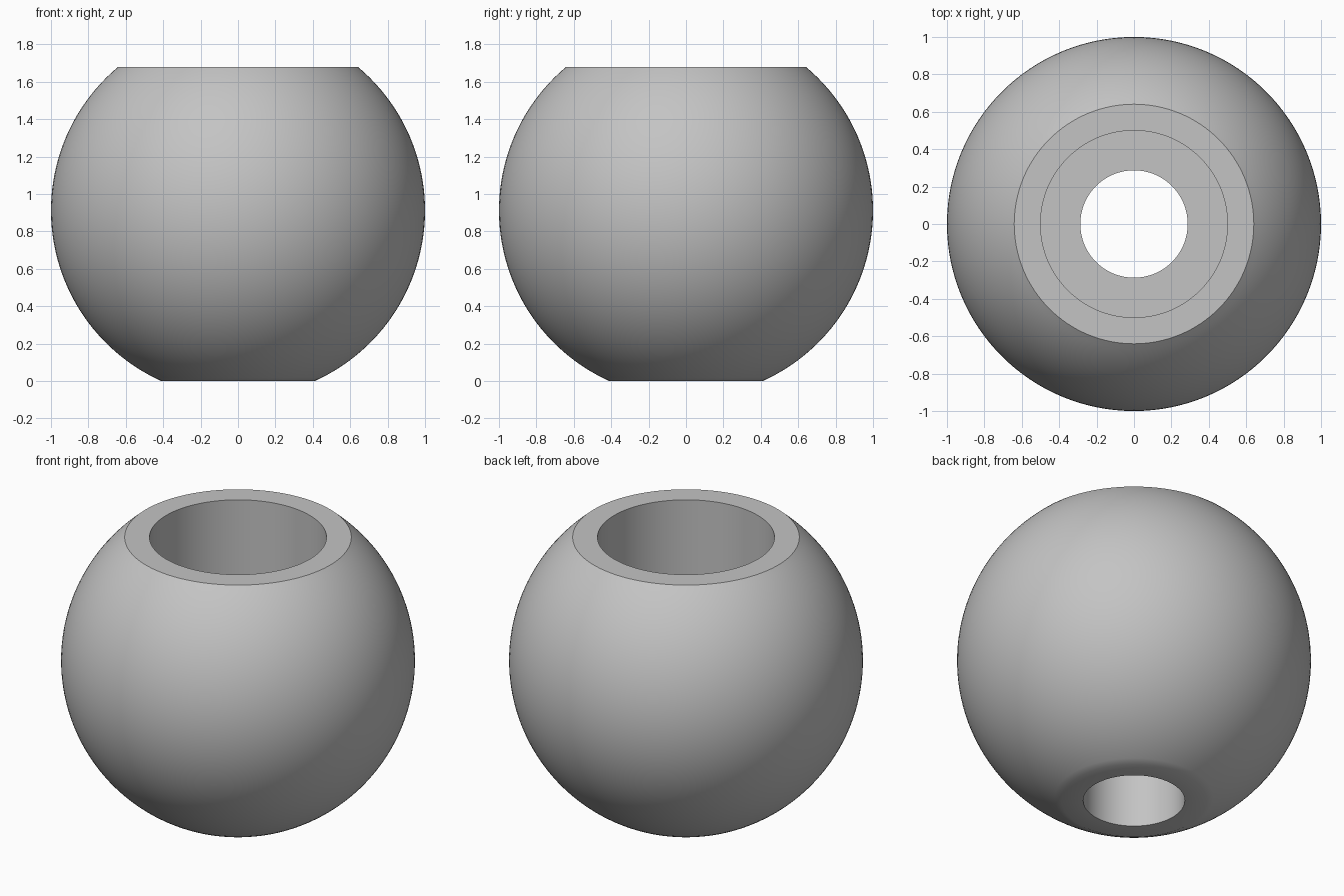
import bpy
import bmesh
from math import asin, cos, sin, pi
from mathutils import Vector

if "Cube" in bpy.data.objects:
    bpy.data.objects.remove(bpy.data.objects["Cube"], do_unlink=True)

HEIGHT = 1.68       # between the two flat cuts
CENTRE = 0.912      # height of the sphere centre
BORE = 0.5          # wide recess from the top
HOLE = 0.287        # narrow hole through the base
LEDGE = 0.8         # height of the ledge between them
ARC_STEPS = 48
SEGMENTS = 128

# Single grey material
grey = bpy.data.materials.new("plain grey")
grey.use_nodes = True
colour = (0.55, 0.55, 0.55, 1)
grey.diffuse_color = colour
grey.node_tree.nodes["Principled BSDF"].inputs["Base Color"].default_value = colour

# Closed half section: truncated arc outside, stepped bore inside
low, high = asin(-CENTRE), asin(HEIGHT - CENTRE)
angles = [low + (high - low) * i / ARC_STEPS for i in range(ARC_STEPS + 1)]
profile = [(cos(a), CENTRE + sin(a)) for a in angles]
profile += [(BORE, HEIGHT), (BORE, LEDGE), (HOLE, LEDGE), (HOLE, 0)]

# Turn the section around the vertical axis
bm = bmesh.new()
verts = [bm.verts.new((r, 0, z)) for r, z in profile]
edges = [bm.edges.new((v, verts[i - 1])) for i, v in enumerate(verts)]
bmesh.ops.spin(bm, geom=verts + edges, cent=Vector(), axis=Vector((0, 0, 1)),
               angle=2 * pi, steps=SEGMENTS, use_merge=False)
bmesh.ops.remove_doubles(bm, verts=bm.verts[:], dist=0.0005)
bmesh.ops.recalc_face_normals(bm, faces=bm.faces[:])
mesh = bpy.data.meshes.new("bored_ball")
bm.to_mesh(mesh)
bm.free()
mesh.materials.append(grey)

ball = bpy.data.objects.new("bored_ball", mesh)
bpy.context.collection.objects.link(ball)
bpy.ops.object.select_all(action='DESELECT')
ball.select_set(True)
bpy.context.view_layer.objects.active = ball
bpy.ops.object.shade_smooth_by_angle(angle=pi / 6)
